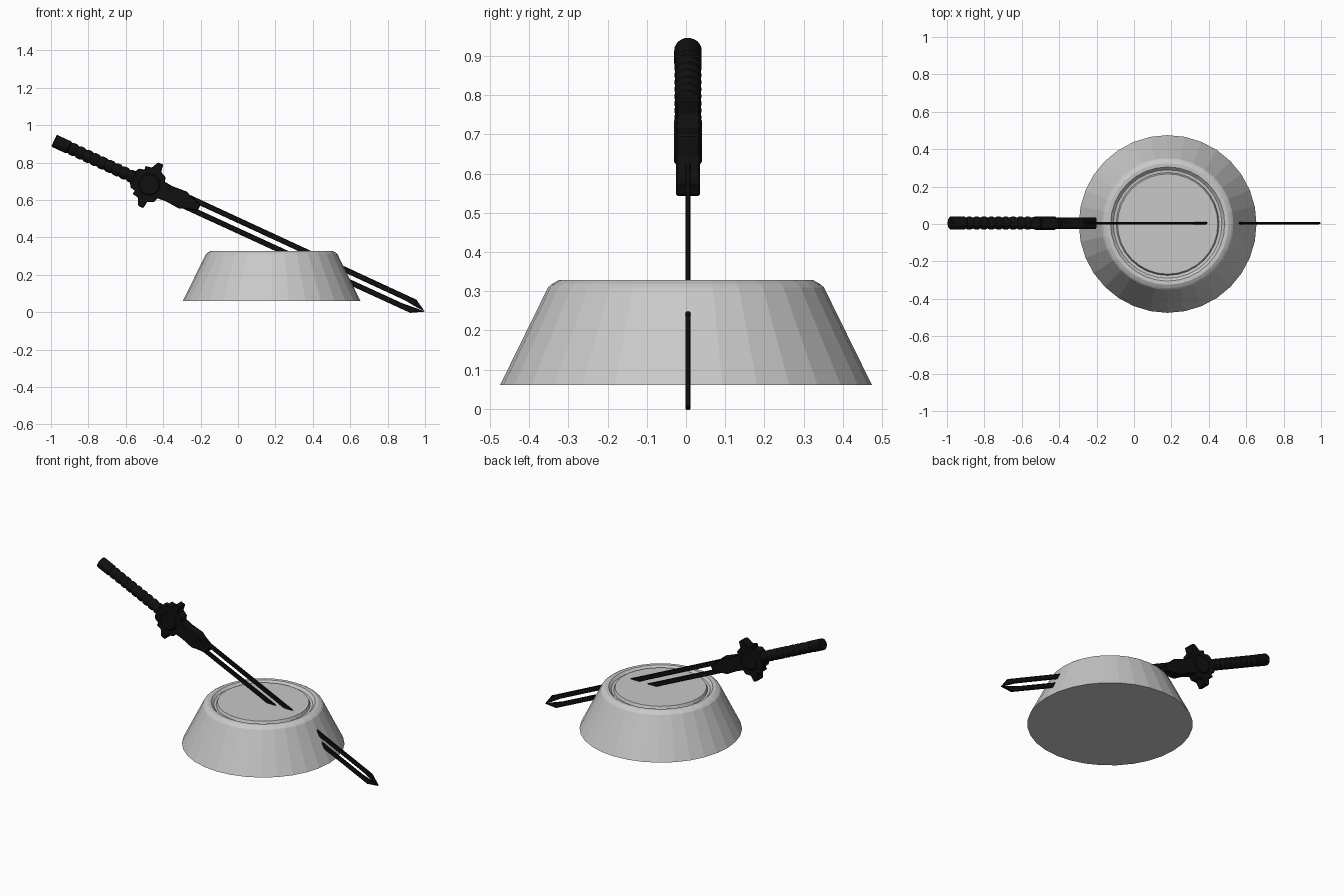
import bpy, bmesh, math
from mathutils import Matrix, Vector

if "Cube" in bpy.data.objects:
    bpy.data.objects.remove(bpy.data.objects["Cube"])

ANGLE = math.radians(24.74)
POMMEL = Vector((-0.984, 0.005, 0.917))
# sword space: x along the blade from the pommel, y thickness, z across the blade
SWORD = Matrix.Translation(POMMEL) @ Matrix.Rotation(ANGLE, 4, 'Y')


def material(name, rgb):
    m = bpy.data.materials.new(name)
    m.diffuse_color = (*rgb, 1)
    m.use_nodes = True
    m.node_tree.nodes["Principled BSDF"].inputs["Base Color"].default_value = m.diffuse_color
    return m


black = material("black metal", (0.005, 0.005, 0.005))
grey = material("grey stone", (0.58, 0.58, 0.58))


def add(name, bm, mat, matrix=Matrix()):
    bmesh.ops.recalc_face_normals(bm, faces=bm.faces)
    me = bpy.data.meshes.new(name)
    bm.to_mesh(me)
    bm.free()
    me.materials.append(mat)
    ob = bpy.data.objects.new(name, me)
    ob.matrix_world = matrix
    bpy.context.collection.objects.link(ob)
    return ob


def lathe(name, profile, sides, mat, matrix=Matrix()):
    """Revolve (radius, height) points about z, capping both ends."""
    bm = bmesh.new()
    rings = [[bm.verts.new((r * math.cos(2 * math.pi * i / sides),
                            r * math.sin(2 * math.pi * i / sides), h))
              for i in range(sides)] for r, h in profile]
    for a, b in zip(rings, rings[1:]):
        for i in range(sides):
            j = (i + 1) % sides
            bm.faces.new((a[i], a[j], b[j], b[i]))
    bm.faces.new(rings[0])
    bm.faces.new(rings[-1])
    return add(name, bm, mat, matrix)


def plate(name, outline, thick, mat, bevel=0):
    """Extrude an outline in the sword's plane."""
    bm = bmesh.new()
    f = bm.faces.new([bm.verts.new((u, -thick / 2, v)) for u, v in outline])
    ext = bmesh.ops.extrude_face_region(bm, geom=[f])
    for v in ext["geom"]:
        if isinstance(v, bmesh.types.BMVert):
            v.co.y += thick
    ob = add(name, bm, mat, SWORD)
    if bevel:
        m = ob.modifiers.new("bevel", 'BEVEL')
        m.width, m.segments = bevel, 1
    return ob


# stone pedestal with a bevelled rim and a groove round the top disc
lathe("pedestal", [(0.475, 0.06), (0.352, 0.31), (0.343, 0.318), (0.325, 0.328),
                   (0.305, 0.327), (0.290, 0.312), (0.275, 0.310),
                   (0.268, 0.327)], 32, grey, Matrix.Translation((0.18, 0, 0)))

# grip with ridged wrapping and round pommel
grip = [(0.030, 0.0), (0.035, 0.005), (0.035, 0.085), (0.029, 0.092)]
for k in range(9):
    h = 0.095 + k * 0.043
    grip += [(0.029, h), (0.034, h + 0.009), (0.034, h + 0.029), (0.029, h + 0.038)]
grip.append((0.034, 0.50))
lathe("grip", grip, 24, black, SWORD @ Matrix.Rotation(math.pi / 2, 4, 'Y'))

# winged guard, mirrored about the blade axis
half = [(0.465, 0.035), (0.475, 0.055), (0.505, 0.062), (0.50, 0.082), (0.535, 0.088),
        (0.555, 0.128), (0.585, 0.128), (0.59, 0.088), (0.625, 0.072),
        (0.63, 0.048), (0.68, 0.044), (0.76, 0.050), (0.79, 0.036), (0.855, 0.018)]
plate("guard", half + [(u, -v) for u, v in reversed(half)], 0.062, black, 0.004)

# round boss in the guard
lathe("guard_boss", [(0.052, -0.036), (0.06, -0.03), (0.06, 0.03), (0.052, 0.036)], 24,
      black, SWORD @ Matrix.Translation((0.56, 0, 0)) @ Matrix.Rotation(math.pi / 2, 4, 'X'))

# split blade: two rails with an open slot that closes towards the tip
rail = [(0.78, 0.012), (2.06, 0.010), (2.13, 0.003), (2.184, 0.0),
        (2.115, 0.039), (0.78, 0.041)]
for name, s in (("upper_blade_rail", 1), ("lower_blade_rail", -1)):
    plate(name, [(u, s * v) for u, v in rail], 0.013, black, 0.003)
